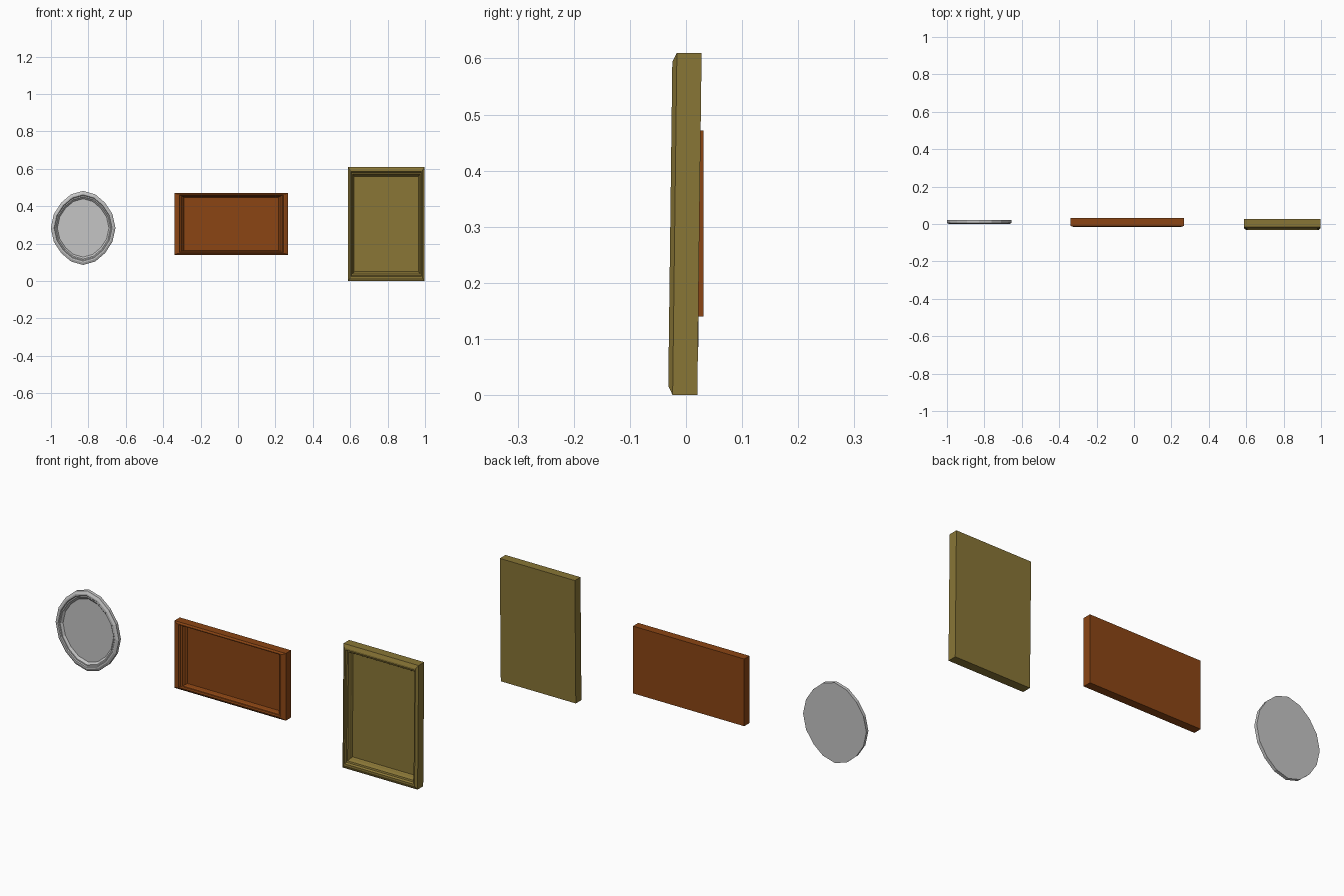
import bpy, bmesh, math

if "Cube" in bpy.data.objects:
    bpy.data.objects.remove(bpy.data.objects["Cube"])


def material(name, rgb):
    m = bpy.data.materials.new(name)
    m.diffuse_color = (*rgb, 1)
    m.use_nodes = True
    m.node_tree.nodes["Principled BSDF"].inputs["Base Color"].default_value = m.diffuse_color
    return m


def rectangle(hx, hz):
    return [(-hx, -hz), (hx, -hz), (hx, hz), (-hx, hz)]


def oval(rx, rz, n=16):
    # slightly tapered low-poly oval, with a vertex at the top
    pts = []
    for i in range(n):
        a = 2 * math.pi * i / n - math.pi / 2
        s = 1 - 0.04 * math.sin(2 * a) ** 2
        pts.append((rx * s * math.cos(a), rz * s * math.sin(a)))
    return pts


def picture_frame(name, shape, centre, half, border, profile, mat, lean=0.0):
    """Loft moulding rings from the flat back, round the front, into the panel.
    profile: (fraction across the border, y); lean: y shift per unit of z."""
    bm = bmesh.new()
    rings = []
    for t, y in profile:
        pts = shape(half[0] - border[0] * t, half[1] - border[1] * t)
        rings.append([bm.verts.new((centre[0] + x, y + lean * z, centre[1] + z))
                      for x, z in pts])
    n = len(rings[0])
    bm.faces.new(rings[0])
    for a, b in zip(rings, rings[1:]):
        for i in range(n):
            j = (i + 1) % n
            bm.faces.new((a[i], a[j], b[j], b[i]))
    bm.faces.new(rings[-1])
    bmesh.ops.recalc_face_normals(bm, faces=bm.faces)
    me = bpy.data.meshes.new(name)
    bm.to_mesh(me)
    bm.free()
    me.materials.append(mat)
    ob = bpy.data.objects.new(name, me)
    bpy.context.collection.objects.link(ob)
    return ob


silver = material("silver", (0.56, 0.56, 0.56))
brown = material("brown wood", (0.258, 0.06, 0.007))
olive = material("antique gold", (0.25, 0.18, 0.037))

# Small oval frame
picture_frame("oval_frame", oval, (-0.828, 0.284), (0.173, 0.198), (0.035, 0.042),
              [(0, 0.022), (0, 0.006), (0.3, 0.0), (0.5, 0.0), (0.6, 0.004),
               (0.75, 0.004), (0.85, 0.008), (1, 0.014)], silver)

# Wide landscape frame
picture_frame("landscape_frame", rectangle, (-0.036, 0.306), (0.304, 0.166), (0.052, 0.024),
              [(0, 0.031), (0, -0.010), (0.33, -0.016), (0.5, -0.016), (0.6, -0.007),
               (0.75, -0.005), (0.88, 0.004), (0.92, 0.013), (1, 0.018)], brown)

# Tall portrait frame, leaning back slightly
picture_frame("portrait_frame", rectangle, (0.793, 0.305), (0.205, 0.305), (0.033, 0.05),
              [(0, 0.024), (0, -0.020), (0.33, -0.028), (0.5, -0.028), (0.6, -0.018),
               (0.75, -0.016), (0.88, -0.005), (0.92, 0.004), (1, 0.009)], olive,
              lean=0.0125)
